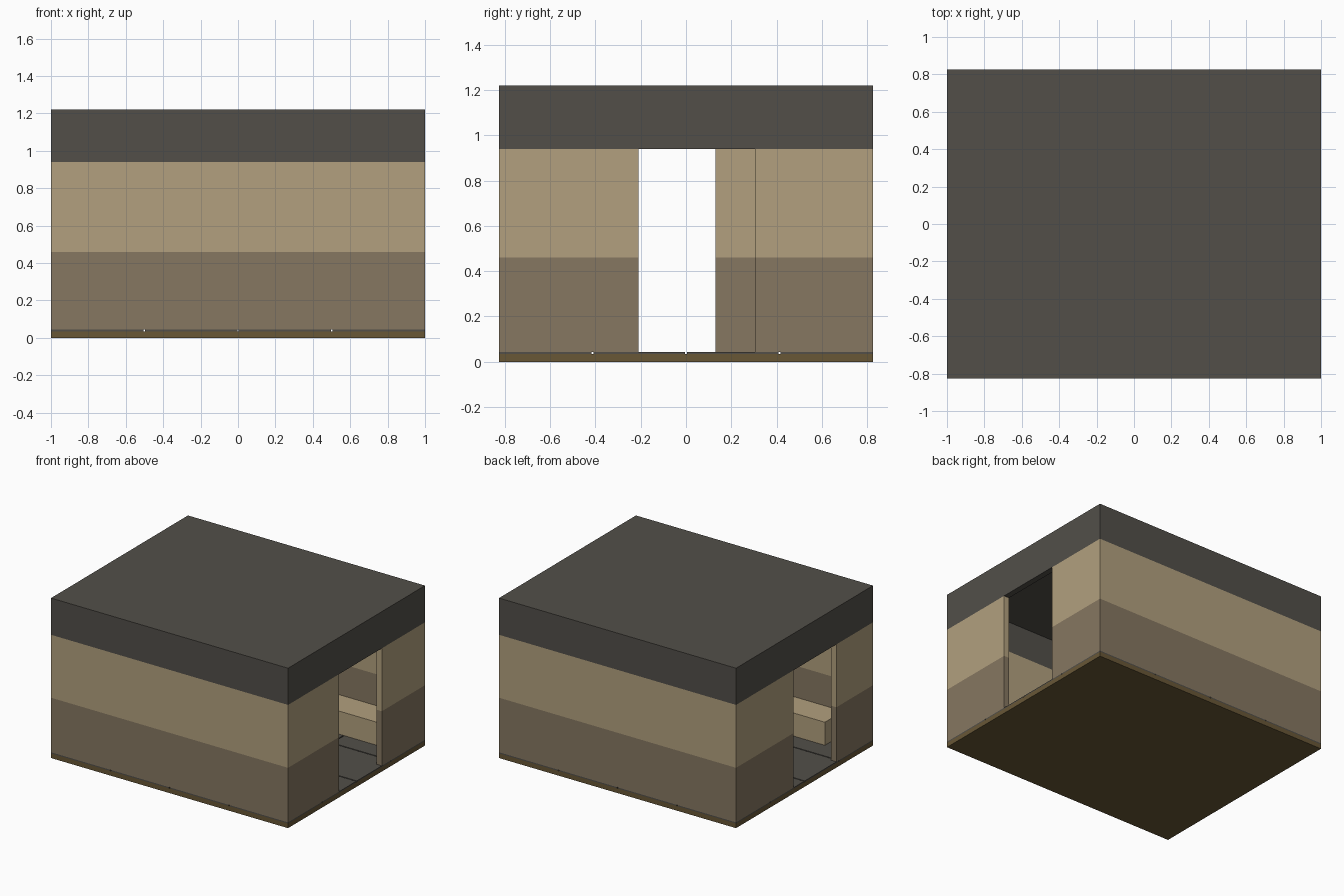
import bpy

old = bpy.data.objects.get("Cube")
if old:
    bpy.data.objects.remove(old, do_unlink=True)


def material(name, rgb):
    """Flat material from 0-255 display values."""
    lin = [((c / 255 + 0.055) / 1.055) ** 2.4 for c in rgb] + [1]
    m = bpy.data.materials.new(name)
    m.use_nodes = True
    m.diffuse_color = lin
    m.node_tree.nodes["Principled BSDF"].inputs["Base Color"].default_value = lin
    return m


TAN = material("tan", (178, 160, 126))
BROWN = material("brown", (134, 119, 97))
GREY = material("dark grey", (82, 79, 73))
OLIVE = material("olive brown", (104, 87, 54))


def box(name, x, y, z, mat):
    """Box from (min, max) pairs along each axis."""
    bpy.ops.mesh.primitive_cube_add(size=1)
    ob = bpy.context.object
    ob.name = ob.data.name = name
    spans = (x, y, z)
    for v in ob.data.vertices:
        v.co = [(a + b) / 2 + c * (b - a) for c, (a, b) in zip(v.co, spans)]
    ob.data.materials.append(mat)
    return ob


W, D = 1.0, 0.825           # half width and half depth
T = 0.045                   # wall thickness
BASE, FLOOR, MID, EAVE, CEIL, TOP = 0.035, 0.044, 0.46, 0.94, 1.175, 1.22
DOORS = {"left": (1, (-0.21, 0.305)), "right": (-1, (-0.385, 0.13))}


def side_x(s):
    return (W - T, W) if s > 0 else (-W, T - W)


# Base slab and roof slab
box("base_slab", (-W, W), (-D, D), (0, BASE), OLIVE)
box("roof_slab", (-W, W), (-D, D), (CEIL, TOP), GREY)

# Floor tiles with narrow joints
N, G = 4, 0.004
tx, ty = 2 * W / N, 2 * D / N
for i in range(N):
    for j in range(N):
        x0, y0 = -W + i * tx, -D + j * ty
        box("floor_tile", (x0 + G * (i > 0), x0 + tx - G * (i < N - 1)),
            (y0 + G * (j > 0), y0 + ty - G * (j < N - 1)), (BASE, FLOOR), GREY)

# Walls in three courses, with a doorway through each side below the top band
for course, z, mat in (("lower", (FLOOR, MID), BROWN),
                       ("upper", (MID, EAVE), TAN),
                       ("band", (EAVE, CEIL), GREY)):
    box(course + "_front_wall", (-W, W), (-D, T - D), z, mat)
    box(course + "_back_wall", (-W, W), (D - T, D), z, mat)
    for side, (s, (d0, d1)) in DOORS.items():
        spans = [(T - D, D - T)] if course == "band" else [(T - D, d0), (d1, D - T)]
        for span in spans:
            box(f"{course}_{side}_wall", side_x(s), span, z, mat)

# Benches along the front and back walls
for name, y in (("front_bench", (T - D, -0.56)), ("back_bench", (0.56, D - T))):
    box(name, (-0.78, 0.78), y, (FLOOR, 0.22), TAN)
